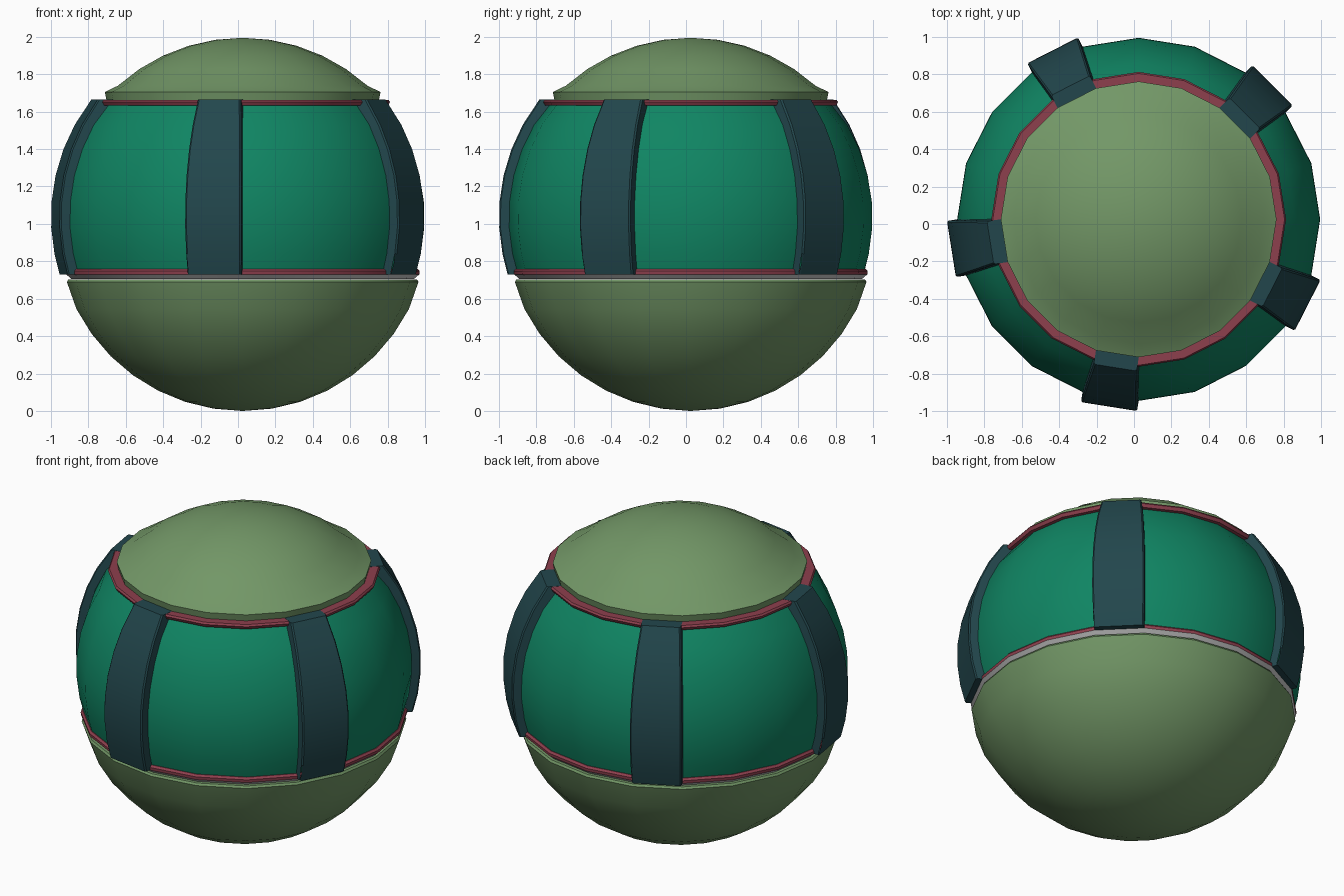
import bpy, bmesh
from math import sin, cos, pi, radians, sqrt

if "Cube" in bpy.data.objects:
    bpy.data.objects.remove(bpy.data.objects["Cube"])

SEG = 20
CX = CY = 0.025          # axis sits slightly off the bounding-box centre
STEP = 2 * pi / SEG


def material(name, rgb):
    m = bpy.data.materials.new(name)
    m.diffuse_color = (*rgb, 1)
    m.use_nodes = True
    m.node_tree.nodes["Principled BSDF"].inputs["Base Color"].default_value = m.diffuse_color
    return m


OLIVE = material("olive_green", (0.17, 0.31, 0.135))
GREEN = material("deep_green", (0.005, 0.235, 0.125))
SLATE = material("dark_slate", (0.016, 0.062, 0.073))
RED = material("dull_red", (0.27, 0.05, 0.075))


def finish(name, bm, mat, angle=30):
    bmesh.ops.remove_doubles(bm, verts=bm.verts, dist=1e-5)
    bmesh.ops.recalc_face_normals(bm, faces=bm.faces)
    me = bpy.data.meshes.new(name)
    bm.to_mesh(me)
    bm.free()
    ob = bpy.data.objects.new(name, me)
    bpy.context.collection.objects.link(ob)
    if mat:
        me.materials.append(mat)
    bpy.ops.object.select_all(action='DESELECT')
    bpy.context.view_layer.objects.active = ob
    ob.select_set(True)
    bpy.ops.object.shade_smooth_by_angle(angle=radians(angle))
    return ob


def lathe(name, profile, mat, closed=False):
    """Spin an (r, z) profile around the vertical axis."""
    bm = bmesh.new()
    rings = [[bm.verts.new((CX + r * cos(i * STEP), CY + r * sin(i * STEP), z))
              for i in range(SEG)] for r, z in profile]
    pairs = list(zip(rings, rings[1:]))
    if closed:
        pairs.append((rings[-1], rings[0]))
    for a, b in pairs:
        for i in range(SEG):
            j = (i + 1) % SEG
            bm.faces.new((a[i], a[j], b[j], b[i]))
    return finish(name, bm, mat)


def arc(radius, zc, lat0, lat1, n):
    lats = [radians(lat0 + (lat1 - lat0) * k / n) for k in range(n + 1)]
    return [(radius * cos(t), zc + radius * sin(t)) for t in lats]


# Top cap: dome with a short upright lip
dome = arc(0.9975, 0.9975, 90, 48, 5)
lathe("top_cap", [(0, 1.995)] + dome[1:] + [(0.737, 1.705), (0.728, 1.66), (0, 1.66)], OLIVE)

# Bottom cap: bowl with a chamfered top edge
bowl = arc(0.9975, 0.9975, -90, -18, 8)
lathe("bottom_cap", [(0, 0)] + bowl[1:-1] +
      [(0.94, 0.69), (0.932, 0.703), (0, 0.703)], OLIVE)

# Central shell
ZC, R_SHELL, R_STRAP, N = 1.035, 0.972, 1.027, 7
zs = [0.73, 0.84, 0.98, 1.12, 1.26, 1.40, 1.53, 1.664]


def radius_at(radius, z):
    return sqrt(radius ** 2 - (z - ZC) ** 2)


lathe("shell", [(radius_at(R_SHELL, z), z) for z in zs[:-1]] + [(0.75, 1.64)], GREEN)

# Trim rings along both shell edges
lathe("upper_trim", [(0.715, 1.663), (0.78, 1.663), (0.788, 1.652),
                     (0.778, 1.633), (0.715, 1.633)], RED, True)
lathe("lower_trim", [(0.88, 0.76), (0.935, 0.76), (0.946, 0.748),
                     (0.944, 0.73), (0.88, 0.73)], RED, True)

# Grey seam under the lower trim
lathe("seam_ring", [(0.944, 0.73), (0.915, 0.705), (0.86, 0.705), (0.86, 0.73)], None, True)

# Five raised straps, each one segment wide
for k in range(5):
    a0 = (2 + 4 * k) * STEP
    mid = a0 + STEP / 2
    bm = bmesh.new()
    sides = []
    for a in (a0, a0 + STEP):
        outer, inner = [], []
        for z in zs:
            base = radius_at(R_SHELL, z)
            push = radius_at(R_STRAP, z) - base
            for lst, off in ((outer, push), (inner, -0.035)):
                lst.append(bm.verts.new((CX + base * cos(a) + off * cos(mid),
                                         CY + base * sin(a) + off * sin(mid), z)))
        sides.append((outer, inner))
    (o0, i0), (o1, i1) = sides
    for p, q in ((o0, o1), (i0, i1), (o0, i0), (o1, i1)):
        for n in range(N):
            bm.faces.new((p[n], q[n], q[n + 1], p[n + 1]))
    for n in (0, N):
        bm.faces.new((o0[n], o1[n], i1[n], i0[n]))
    # small chamfer along the long outer edges
    long_edges = [bm.edges.get((s[n], s[n + 1])) for s in (o0, o1) for n in range(N)]
    bmesh.ops.bevel(bm, geom=long_edges, offset=0.008, segments=1,
                    affect='EDGES', profile=0.5)
    finish(f"strap_{k + 1}", bm, SLATE)
